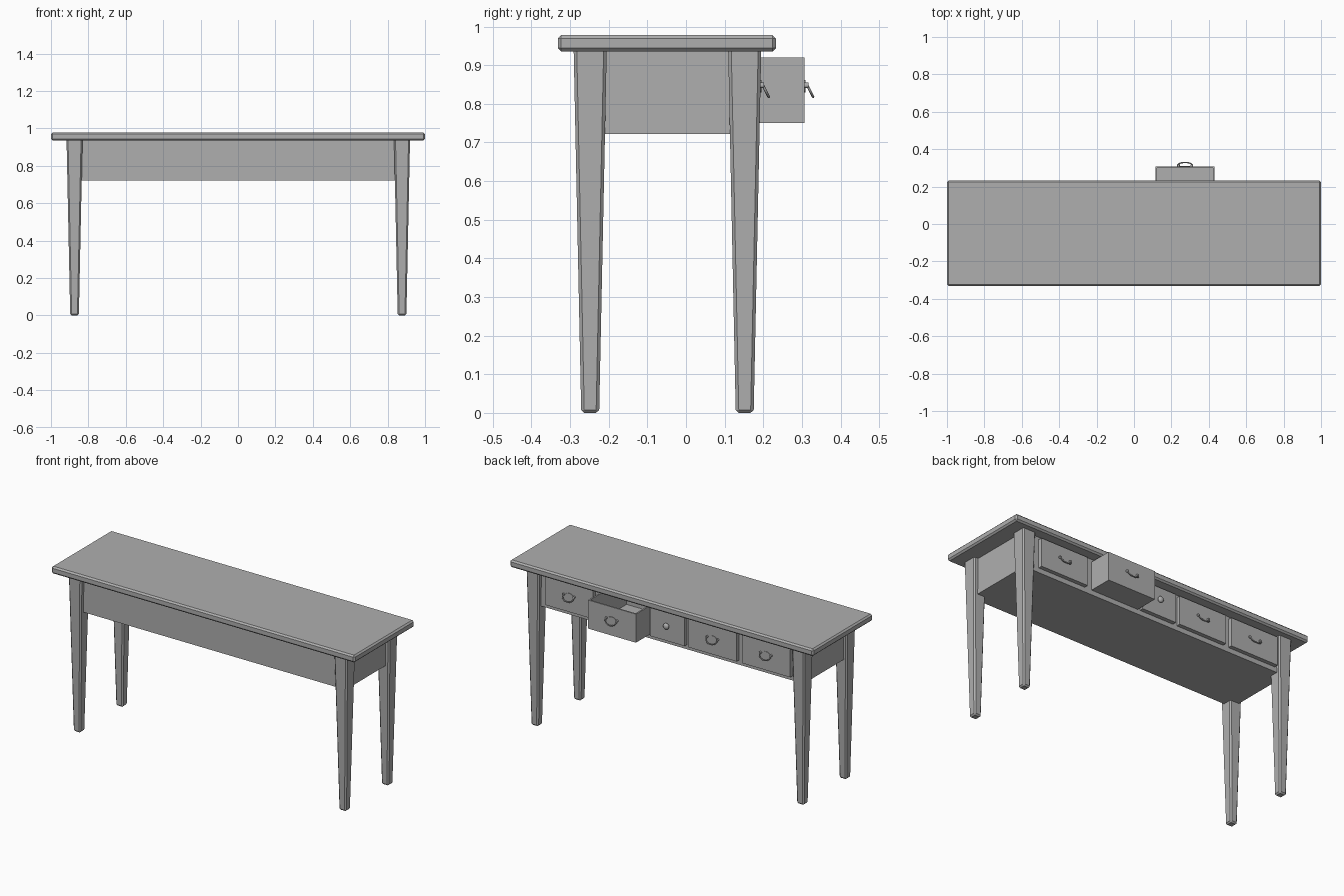
import bpy, bmesh
from math import pi, sin, cos
from mathutils import Vector, Matrix

if "Cube" in bpy.data.objects:
    bpy.data.objects.remove(bpy.data.objects["Cube"])

grey = bpy.data.materials.new("dark_grey")
grey.diffuse_color = (0.43, 0.43, 0.43, 1)
grey.use_nodes = True
grey.node_tree.nodes["Principled BSDF"].inputs["Base Color"].default_value = grey.diffuse_color


def finish(bm, name, bevel=0.0):
    bmesh.ops.recalc_face_normals(bm, faces=bm.faces)
    me = bpy.data.meshes.new(name)
    bm.to_mesh(me)
    bm.free()
    me.materials.append(grey)
    ob = bpy.data.objects.new(name, me)
    bpy.context.collection.objects.link(ob)
    if bevel:
        m = ob.modifiers.new("chamfer", 'BEVEL')
        m.width = bevel
        m.segments = 1
    return ob


def box(name, lo, hi, bevel=0.0, taper=1.0, wall=0.0):
    """Box between two corners; taper scales the bottom, wall hollows it from above."""
    lo, hi = Vector(lo), Vector(hi)
    mid, size = (lo + hi) / 2, hi - lo
    bm = bmesh.new()
    bmesh.ops.create_cube(bm, size=1)
    for v in bm.verts:
        k = taper if v.co.z < 0 else 1
        v.co = mid + Vector((v.co.x * size.x * k, v.co.y * size.y * k, v.co.z * size.z))
    if wall:
        top = max(bm.faces, key=lambda f: f.calc_center_median().z)
        bm.normal_update()
        bmesh.ops.inset_region(bm, faces=[top], thickness=wall)
        new = bmesh.ops.extrude_discrete_faces(bm, faces=[top])["faces"]
        for v in new[0].verts:
            v.co.z = lo.z + wall
    return finish(bm, name, bevel)


def disc(name, loc, r, depth, sx=1.0):
    """Short cylinder lying along y, starting at loc."""
    bm = bmesh.new()
    mat = (Matrix.Translation(Vector(loc) + Vector((0, depth / 2, 0)))
           @ Matrix.Diagonal((sx, 1, 1, 1)) @ Matrix.Rotation(pi / 2, 4, 'X'))
    bmesh.ops.create_cone(bm, cap_ends=True, segments=16, radius1=r, radius2=r,
                          depth=depth, matrix=mat)
    return finish(bm, name)


def bail_pull(name, x, y, z):
    # backplate and two posts
    disc(name + "_plate", (x, y, z + 0.006), 0.016, 0.003, 1.7)
    for s in (-1, 1):
        disc(name + "_post", (x + s * 0.035, y, z + 0.008), 0.007, 0.01)
    # hanging bail swung outwards
    cu = bpy.data.curves.new(name + "_bail", 'CURVE')
    cu.dimensions = '3D'
    cu.bevel_depth = 0.0035
    cu.bevel_resolution = 1
    cu.use_fill_caps = True
    cu.materials.append(grey)
    sp = cu.splines.new('POLY')
    n = 12
    sp.points.add(n)
    for i in range(n + 1):
        a = pi * i / n
        d = sin(a) ** 0.8
        sp.points[i].co = (x - 0.037 * cos(a), y + 0.007 + 0.015 * d,
                           z + 0.008 - 0.030 * d, 1)
    ob = bpy.data.objects.new(name + "_bail", cu)
    bpy.context.collection.objects.link(ob)


# table top
box("table_top", (-1, -0.332, 0.935), (1, 0.233, 0.978), 0.009)

# tapered legs, running slightly into the top
for x in (-0.874, 0.877):
    for y, label in ((-0.248, "front_leg"), (0.152, "back_leg")):
        box(label, (x - 0.043, y - 0.043, 0), (x + 0.043, y + 0.043, 0.95), 0.008, 0.54)

# apron case: front, sides, bottom
Z0, Z1, BX, Y0, Y1 = 0.722, 0.936, 0.893, -0.262, 0.168
box("front_apron", (-BX, Y0, Z0), (BX, Y0 + 0.02, Z1))
for s in (-1, 1):
    box("side_apron", (min(s * BX, s * (BX - 0.02)), Y0, Z0),
        (max(s * BX, s * (BX - 0.02)), Y1, Z1))
box("case_bottom", (-BX, Y0, Z0), (BX, Y1, Z0 + 0.015))

# drawers: centre x, width, pulled distance
drawers = [(0.635, 0.315, 0), (0.273, 0.316, 0.115), (-0.012, 0.227, 0),
           (-0.31, 0.317, 0), (-0.663, 0.317, 0)]

# back frame: rails above and below, stiles between drawer openings
box("top_rail", (-BX, Y1 - 0.02, 0.921), (BX, Y1, Z1))
box("bottom_rail", (-BX, Y1 - 0.02, Z0), (BX, Y1, 0.75))
edge = BX
for x, w, _ in drawers + [(-BX - 0.1, 0.2, 0)]:
    box("stile", (x + w / 2, Y1 - 0.02, 0.75), (edge, Y1, 0.921))
    edge = x - w / 2

for i, (x, w, pull) in enumerate(drawers):
    front = 0.192 + pull
    box(f"drawer_{i + 1}", (x - w / 2, front - 0.36, 0.75), (x + w / 2, front, 0.92), 0, 1, 0.012)
    if w > 0.3:
        bail_pull(f"pull_{i + 1}", x, front, 0.84)
    else:
        # round knob on the narrow middle drawer
        disc("knob_stem", (x, front - 0.002, 0.842), 0.009, 0.012)
        bm = bmesh.new()
        bmesh.ops.create_uvsphere(bm, u_segments=16, v_segments=10, radius=0.018,
                                  matrix=Matrix.Translation((x, front + 0.012, 0.842))
                                  @ Matrix.Diagonal((1, 0.7, 1, 1)))
        for p in finish(bm, "knob").data.polygons:
            p.use_smooth = True
